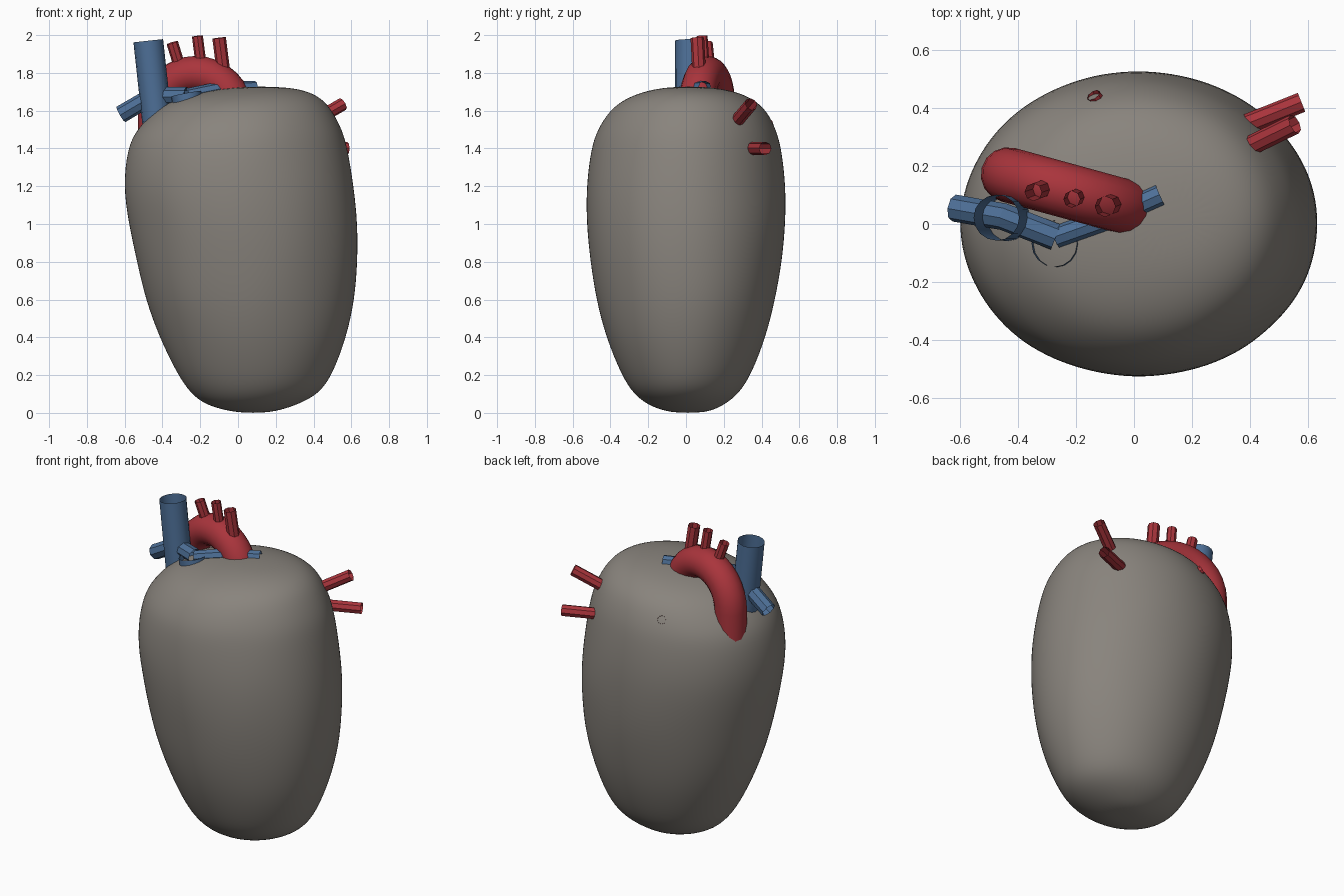
import bpy, bmesh, math
from mathutils import Vector, noise

if "Cube" in bpy.data.objects:
    bpy.data.objects.remove(bpy.data.objects["Cube"])


def material(name, rgb):
    m = bpy.data.materials.new(name)
    m.diffuse_color = (*rgb, 1)
    m.use_nodes = True
    m.node_tree.nodes["Principled BSDF"].inputs["Base Color"].default_value = m.diffuse_color
    return m


RED = material("artery_red", (0.40, 0.035, 0.045))
BLUE = material("vein_blue", (0.075, 0.16, 0.31))
GREY = material("muscle_grey", (0.25, 0.23, 0.205))


def finish(name, bm, mat, angle):
    bmesh.ops.recalc_face_normals(bm, faces=bm.faces)
    mesh = bpy.data.meshes.new(name)
    bm.to_mesh(mesh)
    bm.free()
    mesh.materials.append(mat)
    ob = bpy.data.objects.new(name, mesh)
    bpy.context.collection.objects.link(ob)
    bpy.context.view_layer.objects.active = ob
    ob.select_set(True)
    bpy.ops.object.shade_smooth_by_angle(angle=math.radians(angle))
    ob.select_set(False)
    return ob


def bridge(bm, rings):
    for a, b in zip(rings, rings[1:]):
        n = len(a)
        for i in range(n):
            bm.faces.new((a[i], a[(i + 1) % n], b[(i + 1) % n], b[i]))


def tube(name, path, radius, mat, sides=8, angle=20):
    """Open-ended tube swept along a path."""
    bm = bmesh.new()
    pts = [Vector(p) for p in path]
    rings, u = [], None
    for i, p in enumerate(pts):
        t = (pts[min(i + 1, len(pts) - 1)] - pts[max(i - 1, 0)]).normalized()
        if u is None:
            u = t.orthogonal()
        u = (u - t * u.dot(t)).normalized()
        v = t.cross(u)
        rings.append([bm.verts.new(p + radius * (math.cos(a) * u + math.sin(a) * v))
                      for a in (2 * math.pi * k / sides for k in range(sides))])
    bridge(bm, rings)
    return finish(name, bm, mat, angle)


# heart muscle: oval sections (z, x min, x max, y min, y max)
sections = [
    (0.005, -0.03, 0.19, -0.10, 0.12), (0.04, -0.17, 0.31, -0.20, 0.20),
    (0.10, -0.25, 0.43, -0.28, 0.28), (0.20, -0.32, 0.50, -0.345, 0.345),
    (0.40, -0.42, 0.58, -0.425, 0.425), (0.60, -0.49, 0.62, -0.475, 0.475),
    (0.80, -0.54, 0.638, -0.51, 0.51), (1.00, -0.58, 0.638, -0.53, 0.53),
    (1.20, -0.61, 0.618, -0.532, 0.53), (1.40, -0.588, 0.582, -0.505, 0.51),
    (1.50, -0.54, 0.553, -0.47, 0.48), (1.60, -0.44, 0.50, -0.405, 0.43),
    (1.66, -0.34, 0.45, -0.33, 0.36), (1.70, -0.19, 0.38, -0.23, 0.27),
    (1.722, -0.03, 0.28, -0.12, 0.15),
]
bm = bmesh.new()
rings = []
for z, x0, x1, y0, y1 in sections:
    ring = []
    for k in range(32):
        a = 2 * math.pi * k / 32
        p = Vector(((x0 + x1) / 2 + (x1 - x0) / 2 * math.cos(a),
                    (y0 + y1) / 2 + (y1 - y0) / 2 * math.sin(a), z))
        out = Vector((math.cos(a), math.sin(a), 0))
        amp = 0.006 if 0.15 < z < 1.65 else 0
        ring.append(bm.verts.new(p + out * amp * noise.noise(p * 4)))
    rings.append(ring)
bridge(bm, rings)
for ring, c in ((rings[0], (0.08, 0.01, 0.0)), (rings[-1], (0.125, 0.015, 1.728))):
    pole = bm.verts.new(c)
    for i in range(32):
        bm.faces.new((ring[i], ring[(i + 1) % 32], pole))
body = finish("heart_muscle", bm, GREY, 180)
sub = body.modifiers.new("smooth", 'SUBSURF')
sub.levels = sub.render_levels = 2

# aortic arch: half circle in a slanted plane, legs sinking into the muscle
arch = [(0.0, 0.055, 1.4)]
for i in range(17):
    a = math.pi * i / 16
    c = math.cos(a)
    arch.append((-0.222 + 0.212 * c, 0.112 - 0.058 * c, 1.58 + 0.215 * math.sin(a)))
arch.append((-0.434, 0.17, 1.3))
tube("aortic_arch", arch, 0.095, RED, 16, 30)

# three branches on top of the arch
for name, base, tip, r in (
        ("right_arch_branch", (-0.305, 0.125, 1.82), (-0.348, 0.11, 1.96), 0.031),
        ("middle_arch_branch", (-0.195, 0.095, 1.84), (-0.215, 0.085, 1.995), 0.029),
        ("left_arch_branch", (-0.075, 0.07, 1.79), (-0.10, 0.06, 1.985), 0.036)):
    tube(name, (base, tip), r, RED)

# upper main vein
tube("upper_main_vein", ((-0.415, 0.02, 1.42), (-0.475, 0.022, 1.97)), 0.079, BLUE, 16, 30)

# lung artery trunk and its two branches
tube("lung_artery_trunk", ((-0.22, -0.08, 1.4), (-0.275, -0.068, 1.69)), 0.08, BLUE, 16, 30)
tube("lung_artery_right", ((-0.62, 0.055, 1.58), (-0.45, 0.025, 1.68), (-0.27, -0.045, 1.68)),
     0.047, BLUE)
tube("lung_artery_left", ((-0.27, -0.045, 1.68), (-0.10, 0.015, 1.715), (0.09, 0.10, 1.72)),
     0.038, BLUE)

# lung veins
for name, base, tip in (
        ("upper_left_lung_vein", (0.33, 0.235, 1.505), (0.555, 0.345, 1.635)),
        ("lower_left_lung_vein", (0.34, 0.325, 1.40), (0.578, 0.42, 1.40)),
        ("right_lung_vein", (-0.06, 0.33, 1.46), (-0.14, 0.445, 1.54))):
    tube(name, (base, tip), 0.035 if "left" in name else 0.025, RED)
